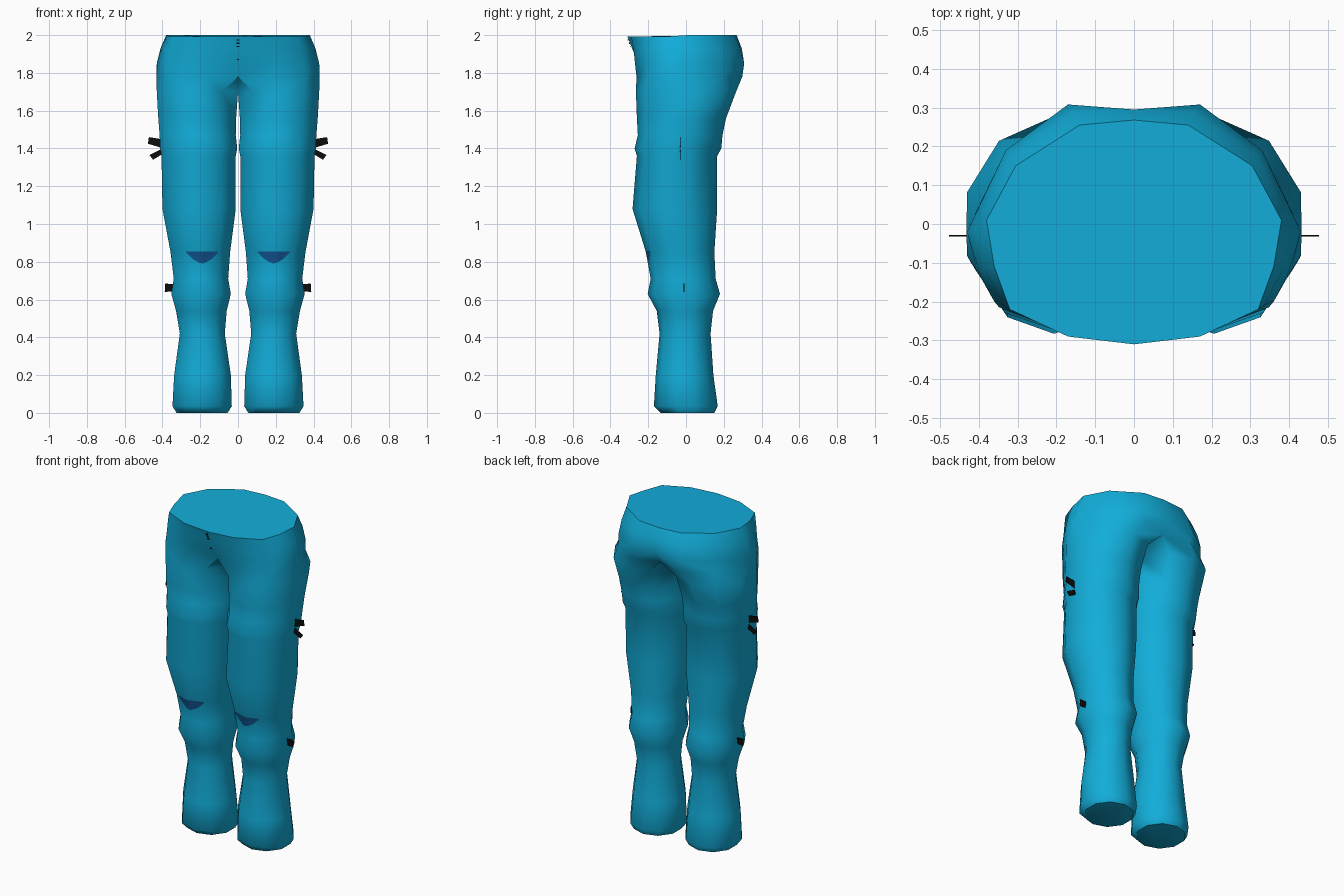
import bpy, bmesh, math
from mathutils import Vector
from mathutils.bvhtree import BVHTree

if "Cube" in bpy.data.objects:
    bpy.data.objects.remove(bpy.data.objects["Cube"])

def material(name, rgb):
    m = bpy.data.materials.new(name)
    m.diffuse_color = (*rgb, 1)
    m.use_nodes = True
    m.node_tree.nodes["Principled BSDF"].inputs["Base Color"].default_value = m.diffuse_color
    return m

CLOTH = material("turquoise cloth", (0.006, 0.42, 0.70))
PATCH = material("dark blue", (0.006, 0.09, 0.29))
BLACK = material("black", (0.004, 0.004, 0.004))

def make_object(name, bm, mat, mirror=True):
    me = bpy.data.meshes.new(name)
    bm.to_mesh(me)
    me.materials.append(mat)
    ob = bpy.data.objects.new(name, me)
    bpy.context.collection.objects.link(ob)
    if mirror:
        mod = ob.modifiers.new("mirror", 'MIRROR')
        mod.use_clip = True
        mod.merge_threshold = 0.0005
    return ob

# Leg rings: z, inner x, outer x, front y, back y
LEG = [
    (0.00, 0.055, 0.325, -0.135, 0.15), (0.035, 0.033, 0.347, -0.17, 0.168),
    (0.20, 0.038, 0.338, -0.16, 0.145), (0.42, 0.07, 0.308, -0.14, 0.13),
    (0.54, 0.06, 0.328, -0.155, 0.143), (0.63, 0.038, 0.353, -0.203, 0.18),
    (0.71, 0.052, 0.34, -0.187, 0.157), (0.85, 0.042, 0.357, -0.212, 0.15),
    (1.08, 0.012, 0.40, -0.283, 0.165), (1.36, 0.012, 0.405, -0.26, 0.165),
    (1.40, 0.004, 0.412, -0.272, 0.187), (1.47, 0.012, 0.415, -0.255, 0.193),
    (1.56, 0.01, 0.422, -0.26, 0.212), (1.70, 0.0, 0.43, -0.265, 0.265),
]
# Hip half-outlines from front centre round to back centre
HIPS = [
    (1.78, [(0, -.20), (.17, -.262), (.36, -.20), (.405, -.12), (.432, -.02),
            (.33, .19), (.16, .298), (0, .25)]),
    (1.85, [(0, -.255), (.17, -.27), (.35, -.20), (.40, -.12), (.43, -.02),
            (.33, .19), (.17, .308), (0, .295)]),
    (1.93, [(0, -.285), (.17, -.278), (.335, -.21), (.385, -.115), (.41, -.01),
            (.32, .175), (.155, .287), (0, .295)]),
    (2.00, [(0, -.31), (.17, -.29), (.32, -.22), (.36, -.11), (.38, .01),
            (.305, .15), (.14, .255), (0, .268)]),
]

# Trousers: half body lofted from ten-sided rings, then mirrored
bm = bmesh.new()
rings = []
for z, xi, xo, yf, yb in LEG:
    ring = []
    for i in range(10):
        a = math.radians(-126 + 36 * i)
        x = (xi + xo) / 2 + (xo - xi) / 2 * math.cos(a) / math.cos(math.radians(18))
        y = (yf + yb) / 2 + (yb - yf) / 2 * math.sin(a)
        ring.append(bm.verts.new((x, y, z)))
    rings.append(ring)
for z, outline in HIPS:
    pts = outline + [(0, 0.07), (0, -0.07)]
    rings.append([bm.verts.new((x, y, z - (0.008 if z == 2 and y < 0 else 0)))
                  for x, y in pts])
for lo, hi in zip(rings, rings[1:]):
    for i in range(10):
        j = (i + 1) % 10
        quad = (lo[i], lo[j], hi[j], hi[i])
        if any(v.co.x > 1e-4 for v in quad):       # leave the centre plane open
            bm.faces.new(quad)
bm.faces.new(rings[0][::-1])                        # foot end
bm.faces.new(rings[-1][:8])                         # waist cap
bmesh.ops.delete(bm, geom=[v for v in bm.verts if not v.link_faces], context='VERTS')
bm.normal_update()
tree = BVHTree.FromBMesh(bm)
trousers = make_object("trousers", bm, CLOTH)
bpy.context.view_layer.objects.active = trousers
trousers.select_set(True)
bpy.ops.object.shade_smooth_by_angle(angle=math.radians(50))
trousers.select_set(False)
bm.free()

def front_point(x, z, lift=0.004):
    hit = tree.ray_cast(Vector((x, -2, z)), Vector((0, 1, 0)))[0]
    return (x, hit.y - lift, z)

# Knee patches laid onto the front of each leg
bm = bmesh.new()
cols = []
for x, low in [(.105, .85), (.135, .818), (.16, .802), (.187, .79),
               (.21, .797), (.24, .815), (.275, .85)]:
    cols.append([bm.verts.new(front_point(x, z)) for z in (low, (low + .855) / 2, .855)])
for a, b in zip(cols, cols[1:]):
    for k in range(2):
        bm.faces.new((a[k], b[k], b[k + 1], a[k + 1]))
make_object("knee_patch", bm, PATCH)
bm.free()

# Side tabs: thin upright plates on the outer seams
def plate(name, pts, y, mirror=True, thick=0.004):
    bm = bmesh.new()
    face = bm.faces.new([bm.verts.new((x, y - thick / 2, z)) for x, z in pts])
    out = bmesh.ops.extrude_face_region(bm, geom=[face])
    bmesh.ops.translate(bm, vec=(0, thick, 0),
                        verts=[v for v in out["geom"] if isinstance(v, bmesh.types.BMVert)])
    bmesh.ops.recalc_face_normals(bm, faces=bm.faces)
    make_object(name, bm, BLACK, mirror)
    bm.free()

plate("upper_thigh_tab", [(.41, 1.405), (.477, 1.425), (.472, 1.46), (.41, 1.45)], -0.03)
plate("lower_thigh_tab", [(.40, 1.37), (.45, 1.34), (.468, 1.365), (.41, 1.395)], -0.03)
plate("shin_tab", [(.335, .645), (.388, .64), (.385, .685), (.335, .68)], -0.01)

# Fly stitches down the front centre
for z in (1.87, 1.94, 1.957, 1.974):
    r = 0.004 if z < 1.9 else 0.007
    plate("fly_stitch", [(-r, z - .003), (r, z - .003), (r, z + .003), (-r, z + .003)],
          front_point(0.002, z)[1], mirror=False)
